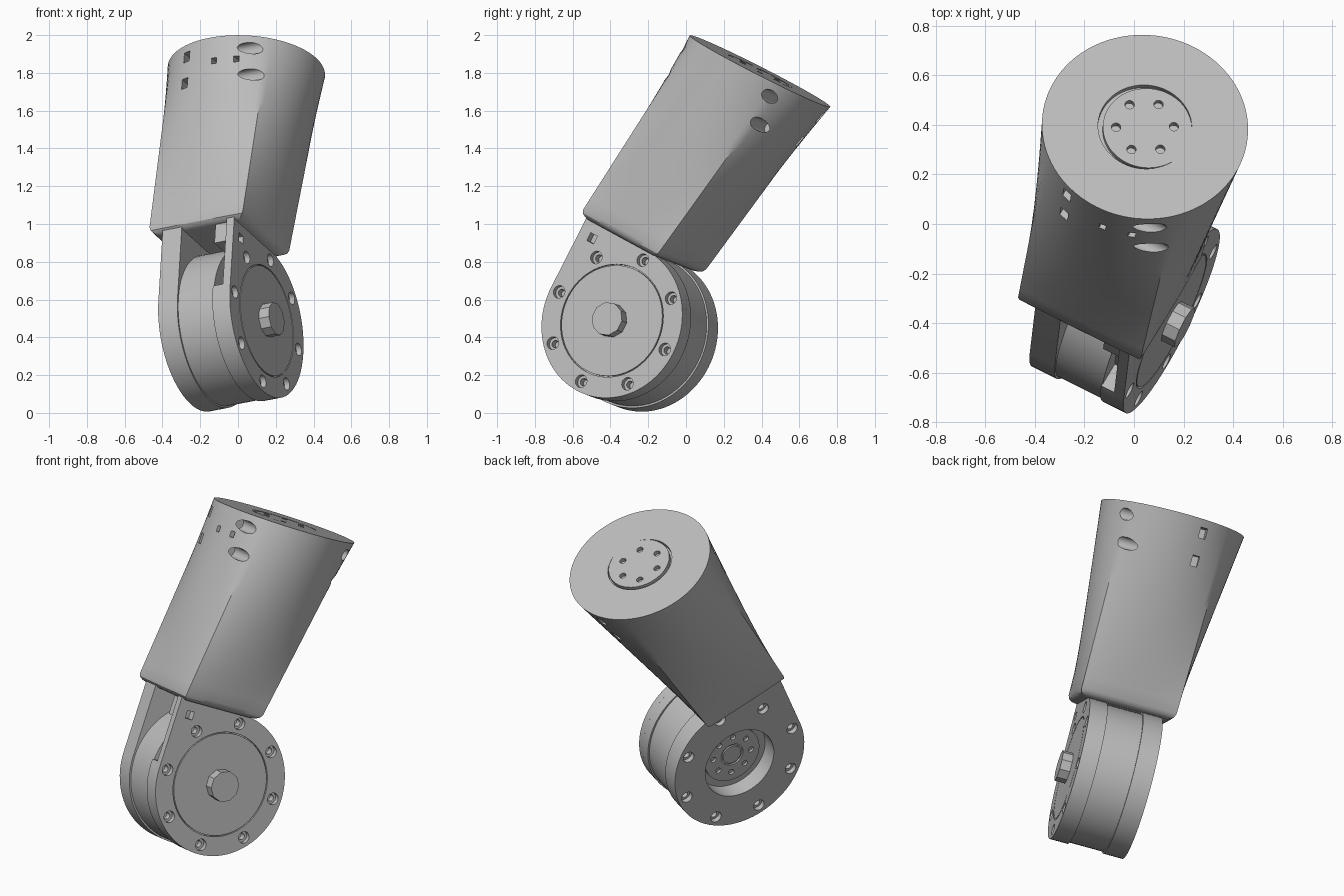
import bpy, bmesh, math
from mathutils import Vector, Matrix

cube = bpy.data.objects.get("Cube")
if cube:
    bpy.data.objects.remove(cube, do_unlink=True)

# Tilted frame: X is the hinge axis, Z runs up the arm, origin at the hinge centre
ax = Vector((0.885, -0.44, 0.17)).normalized()
ay = Vector((0.05, 0.455, 0.89)).cross(ax).normalized()
az = ax.cross(ay)
FRAME = Matrix.Translation((-0.038, -0.298, 0.452)) @ Matrix((ax, ay, az)).transposed().to_4x4()

R = 0.415            # hinge plate and arm top radius
HALF = 0.215         # half the hinge width
BASE, TOP = 0.41, 1.525

grey = bpy.data.materials.new("light_grey")
grey.use_nodes = True
grey.diffuse_color = (0.5, 0.5, 0.5, 1)
grey.node_tree.nodes["Principled BSDF"].inputs["Base Color"].default_value = (0.5, 0.5, 0.5, 1)


def rod(bm, start, end, radius, sides=32):
    """Cylinder between two points."""
    a, b = Vector(start), Vector(end)
    turn = (b - a).to_track_quat('Z', 'Y').to_matrix().to_4x4()
    bmesh.ops.create_cone(bm, cap_ends=True, segments=sides, radius1=radius, radius2=radius,
                          depth=(b - a).length, matrix=Matrix.Translation((a + b) / 2) @ turn)


def box(bm, low, high):
    a, b = Vector(low), Vector(high)
    bmesh.ops.create_cube(bm, size=1, matrix=Matrix.Translation((a + b) / 2)
                          @ Matrix.Diagonal((*(b - a), 1)))


def loft(bm, rings):
    """Skin a stack of equal point rings and cap both ends."""
    rows = [[bm.verts.new(p) for p in ring] for ring in rings]
    n = len(rows[0])
    for low, high in zip(rows, rows[1:]):
        for i in range(n):
            j = (i + 1) % n
            bm.faces.new((low[i], low[j], high[j], high[i]))
    bm.faces.new(rows[0][::-1])
    bm.faces.new(rows[-1])


def make(name, bm):
    bmesh.ops.recalc_face_normals(bm, faces=bm.faces)
    mesh = bpy.data.meshes.new(name)
    bm.to_mesh(mesh)
    bm.free()
    ob = bpy.data.objects.new(name, mesh)
    bpy.context.collection.objects.link(ob)
    return ob


def finish(name, bm, cuts=None):
    """Create the part, carve the cuts, shade it and place it in the tilted frame."""
    ob = make(name, bm)
    bpy.ops.object.select_all(action='DESELECT')
    bpy.context.view_layer.objects.active = ob
    ob.select_set(True)
    if cuts:
        cutter = make(name + "_cutter", cuts)
        cutter.hide_render = True
        mod = ob.modifiers.new("cuts", 'BOOLEAN')
        mod.operation, mod.solver, mod.use_self = 'DIFFERENCE', 'EXACT', True
        mod.object = cutter
        bpy.ops.object.modifier_apply(modifier=mod.name)
        bpy.data.objects.remove(cutter, do_unlink=True)
    ob.data.materials.clear()
    ob.data.materials.append(grey)
    bpy.ops.object.shade_smooth_by_angle(angle=math.radians(30))
    ob.matrix_world = FRAME


def polar(radius, degrees):
    t = math.radians(degrees)
    return radius * math.cos(t), radius * math.sin(t)


# Arm: shallow rectangle at the hinge blending into a circle at the top
LEFT, RIGHT, FRONT, BACK = -0.29, 0.27, -0.43, 0.09
STEPS = 24


def section(z, inset=0.0):
    t = (z - BASE) / (TOP - BASE)
    x0, x1, y0, y1 = LEFT + inset, RIGHT - inset, FRONT + inset, BACK - inset
    corners = [Vector(c) for c in ((x1, y0), (x1, y1), (x0, y1), (x0, y0))]
    ring = []
    for k in range(4):
        for i in range(STEPS):
            s = i / STEPS
            flat = corners[k].lerp(corners[(k + 1) % 4], s)
            p = flat.lerp(Vector(polar(0.417, 90 * (k + s) - 45)), t)
            ring.append((p.x, p.y, z))
    return ring


arm = bmesh.new()
foot = [section(BASE + up, inset) for up, inset in ((0, 0.04), (0.008, 0.02), (0.02, 0.006))]
heights = [0.45 + (TOP - 0.45) * i / 16 for i in range(17)]
loft(arm, foot + [section(z) for z in heights])

cuts = bmesh.new()
rod(cuts, (0, 0, TOP - 0.025), (0, 0, TOP + 0.1), 0.19, 64)
for y, nut in ((-0.355, -0.39), (0.275, 0.38)):
    for z in (1.29, 1.45):
        # screw holes and the nut slots opposite them
        rod(cuts, (0.12, y, z), (0.6, y, z), 0.034)
        box(cuts, (-0.165, nut - 0.09, z - 0.03), (-0.125, nut + 0.09, z + 0.03))
for x in (0.035, 0.155):
    box(cuts, (x - 0.014, -0.5, 1.365), (x + 0.014, -0.33, 1.4))
finish("arm", arm, cuts)

# Round insert in the arm top with six screw holes
insert, cuts = bmesh.new(), bmesh.new()
rod(insert, (0.011, 0, TOP - 0.05), (0.011, 0, TOP), 0.18, 64)
for k in range(6):
    x, y = polar(0.117, 30 + 60 * k)
    rod(cuts, (x, y, TOP - 0.03), (x, y, TOP + 0.05), 0.019, 20)
finish("top_insert", insert, cuts)


# Hinge plates: discs with a squared front corner reaching up to the arm
def strap(bm, x0, x1):
    outline = [polar(R, 90 - 270 * i / 72) for i in range(73)]
    outline += [(-R, BASE + 0.01), (0, BASE + 0.01)]
    loft(bm, [[(x, y, z) for y, z in outline] for x in (x0, x1)])


def bolt_holes(bm, side):
    for k in range(8):
        y, z = polar(0.36, 45 * k)
        rod(bm, (side * (HALF - 0.03), y, z), (side * (HALF + 0.05), y, z), 0.034, 24)
        rod(bm, (side * (HALF - 0.07), y, z), (side * (HALF + 0.04), y, z), 0.02, 16)


left, cuts = bmesh.new(), bmesh.new()
strap(left, -HALF, -0.1)
bolt_holes(cuts, -1)
rod(cuts, (-HALF - 0.1, 0, 0), (-0.05, 0, 0), 0.22, 64)
finish("recessed_hinge_plate", left, cuts)

right, cuts = bmesh.new(), bmesh.new()
strap(right, 0.17, HALF)
bolt_holes(cuts, 1)
rod(cuts, (HALF - 0.012, 0, 0), (HALF + 0.1, 0, 0), 0.303, 72)
box(cuts, (0.1, -0.352, 0.31), (0.3, -0.306, 0.356))
finish("capped_hinge_plate", right, cuts)

# Drum between the plates, with a notched shell on the capped side
drum = bmesh.new()
rod(drum, (-0.11, 0, 0), (0.112, 0, 0), 0.405, 72)
finish("drum", drum)
shell, cuts = bmesh.new(), bmesh.new()
rod(shell, (0.11, 0, 0), (0.1705, 0, 0), R, 72)
bolt_holes(cuts, 1)
box(cuts, (0.1, -0.5, 0.03), (0.18, -0.3, 0.5))
finish("drum_shell", shell, cuts)

# Lug in the slot under the arm
lug = bmesh.new()
box(lug, (0.09, -0.39, 0.3), (0.172, -0.15, BASE + 0.01))
finish("inner_lug", lug)

# Cover disc and its faceted boss
cover = bmesh.new()
rod(cover, (HALF - 0.02, 0, 0), (HALF, 0, 0), 0.297, 72)
finish("cover_disc", cover)
boss = bmesh.new()
rod(boss, (HALF - 0.01, 0, 0), (HALF + 0.06, 0, 0), 0.09, 10)
finish("boss", boss)

# Output hub inside the recess
hub, cuts = bmesh.new(), bmesh.new()
rod(hub, (-0.125, 0, 0), (-0.09, 0, 0), 0.175, 64)
rod(cuts, (-0.2, 0, 0), (-0.115, 0, 0), 0.07, 40)
for k in range(8):
    y, z = polar(0.12, 22.5 + 45 * k)
    rod(cuts, (-0.2, y, z), (-0.105, y, z), 0.017, 16)
finish("output_hub", hub, cuts)
pin = bmesh.new()
rod(pin, (-0.125, 0, 0), (-0.1, 0, 0), 0.058, 40)
finish("hub_pin", pin)
